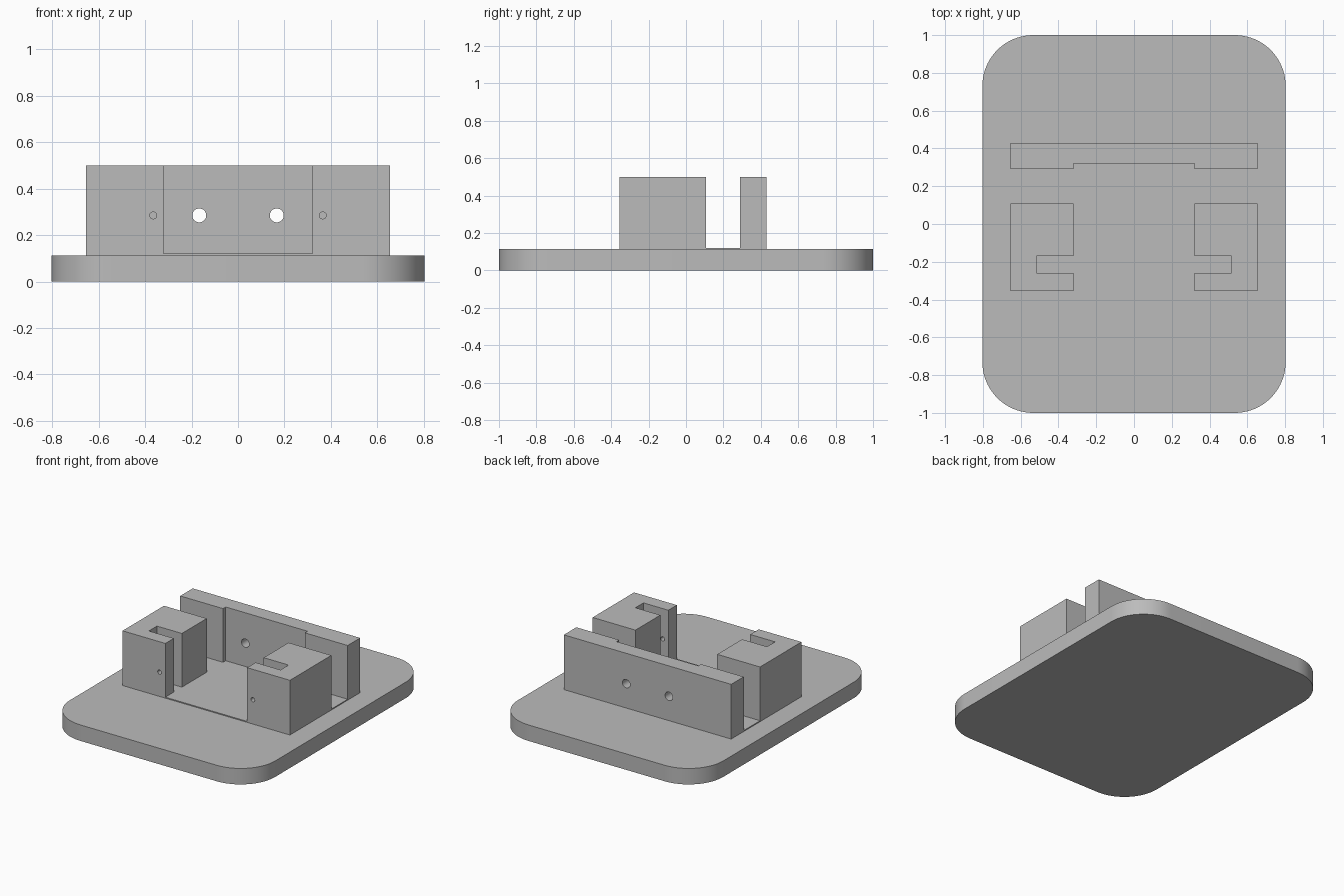
import bpy
import bmesh
import math

if "Cube" in bpy.data.objects:
    bpy.data.objects.remove(bpy.data.objects["Cube"], do_unlink=True)

# Single grey finish
grey = bpy.data.materials.new("plain grey")
grey.use_nodes = True
COLOUR = (0.5, 0.5, 0.5, 1)
grey.diffuse_color = COLOUR
grey.node_tree.nodes["Principled BSDF"].inputs["Base Color"].default_value = COLOUR

BASE_TOP, PAD_TOP, TOP = 0.113, 0.12, 0.5
HALF_W, INNER = 0.655, 0.32
FRONT, BACK = -0.355, 0.43
HOLE_Z = 0.285


def prism(name, outline, z0, z1):
    """Extrude a plan outline from z0 up to z1."""
    bm = bmesh.new()
    face = bm.faces.new([bm.verts.new((x, y, z0)) for x, y in outline])
    ext = bmesh.ops.extrude_face_region(bm, geom=[face])
    for v in ext["geom"]:
        if isinstance(v, bmesh.types.BMVert):
            v.co.z = z1
    bmesh.ops.recalc_face_normals(bm, faces=bm.faces)
    mesh = bpy.data.meshes.new(name)
    bm.to_mesh(mesh)
    bm.free()
    mesh.materials.append(grey)
    obj = bpy.data.objects.new(name, mesh)
    bpy.context.collection.objects.link(obj)
    return obj


def activate(obj):
    bpy.ops.object.select_all(action='DESELECT')
    obj.select_set(True)
    bpy.context.view_layer.objects.active = obj


def smooth(obj):
    activate(obj)
    bpy.ops.object.shade_smooth_by_angle(angle=math.radians(30))


def drill(obj, x, y0, y1, radius):
    """Cut a round hole running along y."""
    bpy.ops.mesh.primitive_cylinder_add(
        vertices=32, radius=radius, depth=y1 - y0,
        location=(x, (y0 + y1) / 2, HOLE_Z), rotation=(math.pi / 2, 0, 0))
    cutter = bpy.context.object
    cutter.hide_render = True
    cutter.data.materials.append(grey)
    activate(obj)
    mod = obj.modifiers.new("hole", 'BOOLEAN')
    mod.operation, mod.solver, mod.object = 'DIFFERENCE', 'EXACT', cutter
    bpy.ops.object.modifier_apply(modifier=mod.name)
    bpy.data.objects.remove(cutter, do_unlink=True)


# Base plate with rounded corners
W, D, R, STEPS = 0.803, 1.0, 0.27, 20
plate = []
for i, (sx, sy) in enumerate([(1, 1), (-1, 1), (-1, -1), (1, -1)]):
    for k in range(STEPS + 1):
        a = (i + k / STEPS) * math.pi / 2
        plate.append((sx * (W - R) + R * math.cos(a), sy * (D - R) + R * math.sin(a)))
smooth(prism("base_plate", plate, 0, BASE_TOP))

# Thin raised pad under the blocks
prism("raised_pad", [(-HALF_W, FRONT), (HALF_W, FRONT), (HALF_W, BACK), (-HALF_W, BACK)],
      BASE_TOP, PAD_TOP)

# Back wall with a shallow recess and two through holes
wall = prism("back_wall", [
    (-HALF_W, BACK), (-HALF_W, 0.29), (-INNER, 0.29), (-INNER, 0.32),
    (INNER, 0.32), (INNER, 0.29), (HALF_W, 0.29), (HALF_W, BACK)], PAD_TOP, TOP)
for side in (-1, 1):
    drill(wall, side * 0.167, 0.2, 0.5, 0.03)
smooth(wall)

# Slotted blocks, each with a pin hole through the front lip
SLOT_FRONT, SLOT_BACK, SLOT_END = -0.26, -0.17, 0.515
for side, label in ((1, "left"), (-1, "right")):
    outline = [(INNER, FRONT), (HALF_W, FRONT), (HALF_W, 0.108), (INNER, 0.108),
               (INNER, SLOT_BACK), (SLOT_END, SLOT_BACK),
               (SLOT_END, SLOT_FRONT), (INNER, SLOT_FRONT)]
    block = prism(label + "_slotted_block", [(side * x, y) for x, y in outline], PAD_TOP, TOP)
    drill(block, side * 0.365, -0.45, -0.2, 0.015)
    smooth(block)
